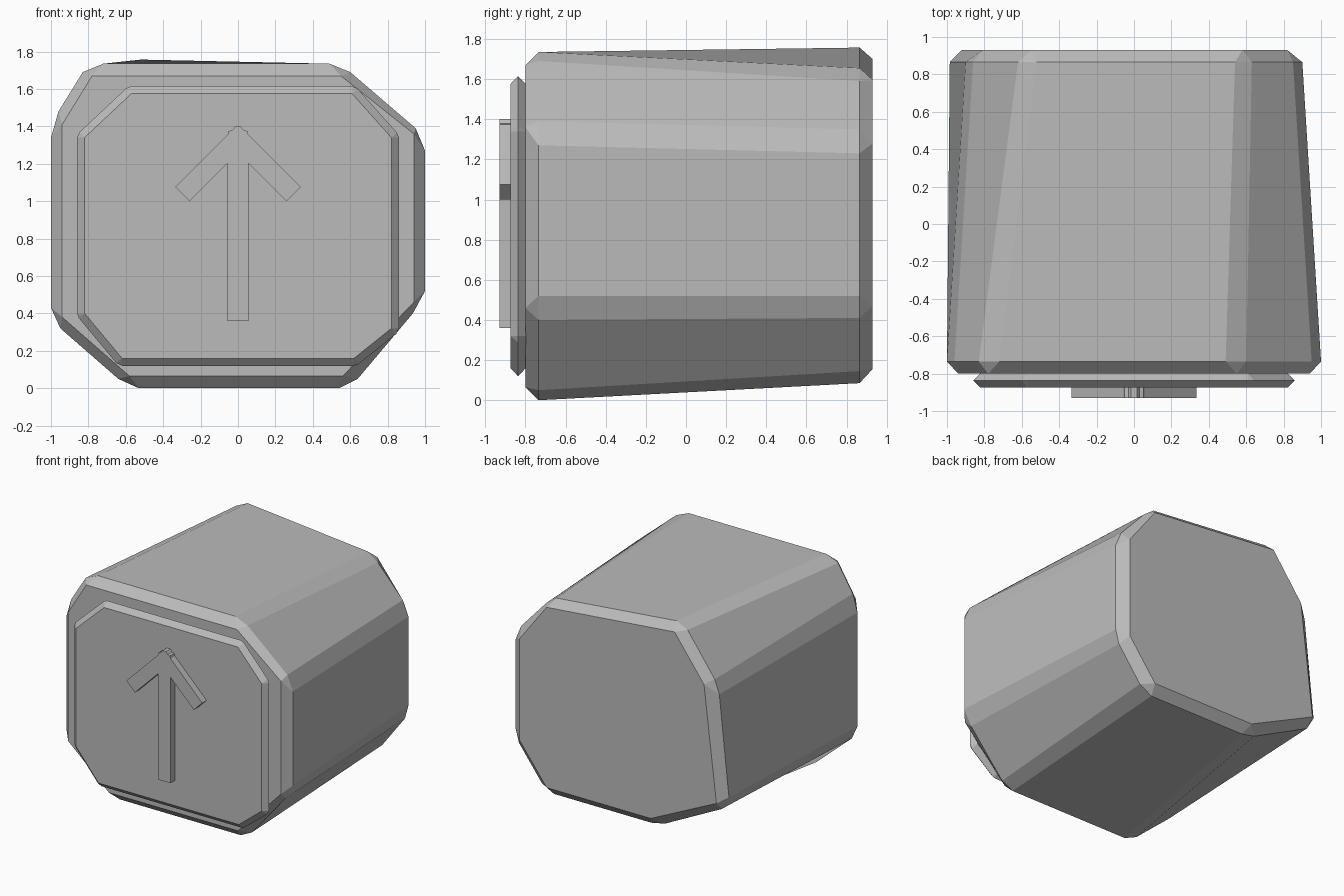
import bpy
import bmesh
from mathutils import Vector

if "Cube" in bpy.data.objects:
    bpy.data.objects.remove(bpy.data.objects["Cube"])

grey = bpy.data.materials.new("stone_grey")
grey.diffuse_color = (0.5, 0.5, 0.5, 1)
grey.use_nodes = True
grey.node_tree.nodes["Principled BSDF"].inputs["Base Color"].default_value = grey.diffuse_color


def finish(name, bm):
    bmesh.ops.recalc_face_normals(bm, faces=bm.faces)
    me = bpy.data.meshes.new(name)
    bm.to_mesh(me)
    bm.free()
    me.materials.append(grey)
    ob = bpy.data.objects.new(name, me)
    bpy.context.collection.objects.link(ob)
    return ob


def ring(bm, pts, y):
    return [bm.verts.new((x, y, z)) for x, z in pts]


def cap_rim(bm, outer, inner):
    """Octagonal end face joined to a 16-point ring by a chamfered rim."""
    n = len(inner)
    bm.faces.new(inner)
    for k in range(n):
        j = (k + 1) % n
        bm.faces.new((outer[2 * k], outer[2 * k + 1], inner[k]))
        bm.faces.new((outer[2 * k + 1], outer[2 * j], inner[j], inner[k]))


def bridge(bm, a, b):
    for i in range(len(a)):
        j = (i + 1) % len(a)
        bm.faces.new((a[i], a[j], b[j], b[i]))


def widen(pts, d):
    """Push each edge out by d, giving two points per corner."""
    out = []
    for k in range(len(pts)):
        p, q, r = (Vector(pts[(k + s) % len(pts)]) for s in (-1, 0, 1))
        for e in ((q - p).normalized(), (r - q).normalized()):
            out.append(q + d * Vector((e.y, -e.x)))
    return out


# Body: irregular octagonal block, tapering and twisting toward the back
front_ring = [(.54, 0), (.64, .05), (.935, .40), (1, .52), (1, 1.27), (.95, 1.39),
              (.60, 1.69), (.49, 1.735), (-.72, 1.735), (-.83, 1.69), (-.96, 1.48),
              (-1, 1.34), (-1, .43), (-.95, .32), (-.64, .05), (-.53, 0)]
front_face = [(.56, .065), (.94, .46), (.94, 1.36), (.55, 1.67),
              (-.78, 1.67), (-.94, 1.41), (-.94, .38), (-.58, .065)]
back_ring = [(.56, .085), (.67, .145), (.87, .41), (.90, .52), (.90, 1.23), (.85, 1.35),
             (.63, 1.59), (.54, 1.655), (-.52, 1.757), (-.62, 1.71), (-.86, 1.38),
             (-.90, 1.27), (-.985, .47), (-.92, .36), (-.42, .11), (-.30, .085)]
back_face = [(.58, .155), (.82, .47), (.82, 1.28), (.58, 1.595),
             (-.55, 1.70), (-.81, 1.35), (-.92, .43), (-.34, .155)]
bm = bmesh.new()
fr, br = ring(bm, front_ring, -.735), ring(bm, back_ring, .865)
cap_rim(bm, fr, ring(bm, front_face, -.80))
cap_rim(bm, br, ring(bm, back_face, .93))
bridge(bm, fr, br)
finish("body", bm)

# Front plate: thin octagon with a chamfered edge on both sides
plate = [(.62, .16), (.82, .32), (.82, 1.34), (.61, 1.575),
         (-.57, 1.575), (-.82, 1.34), (-.82, .40), (-.62, .16)]
bm = bmesh.new()
mid = ring(bm, widen(plate, .04), -.837)
cap_rim(bm, mid, ring(bm, plate, -.875))
cap_rim(bm, mid, ring(bm, plate, -.798))
finish("front_plate", bm)

# Raised arrow: mirrored half outline, extruded
half = [(.055, .36), (.055, 1.205), (.26, 1.0), (.335, 1.075),
        (.055, 1.355), (.05, 1.375), (.03, 1.38), (.015, 1.40)]
outline = half + [(-x, z) for x, z in reversed(half)]
bm = bmesh.new()
a, b = ring(bm, outline, -.93), ring(bm, outline, -.87)
bm.faces.new(a)
bm.faces.new(b)
bridge(bm, a, b)
finish("arrow", bm)
